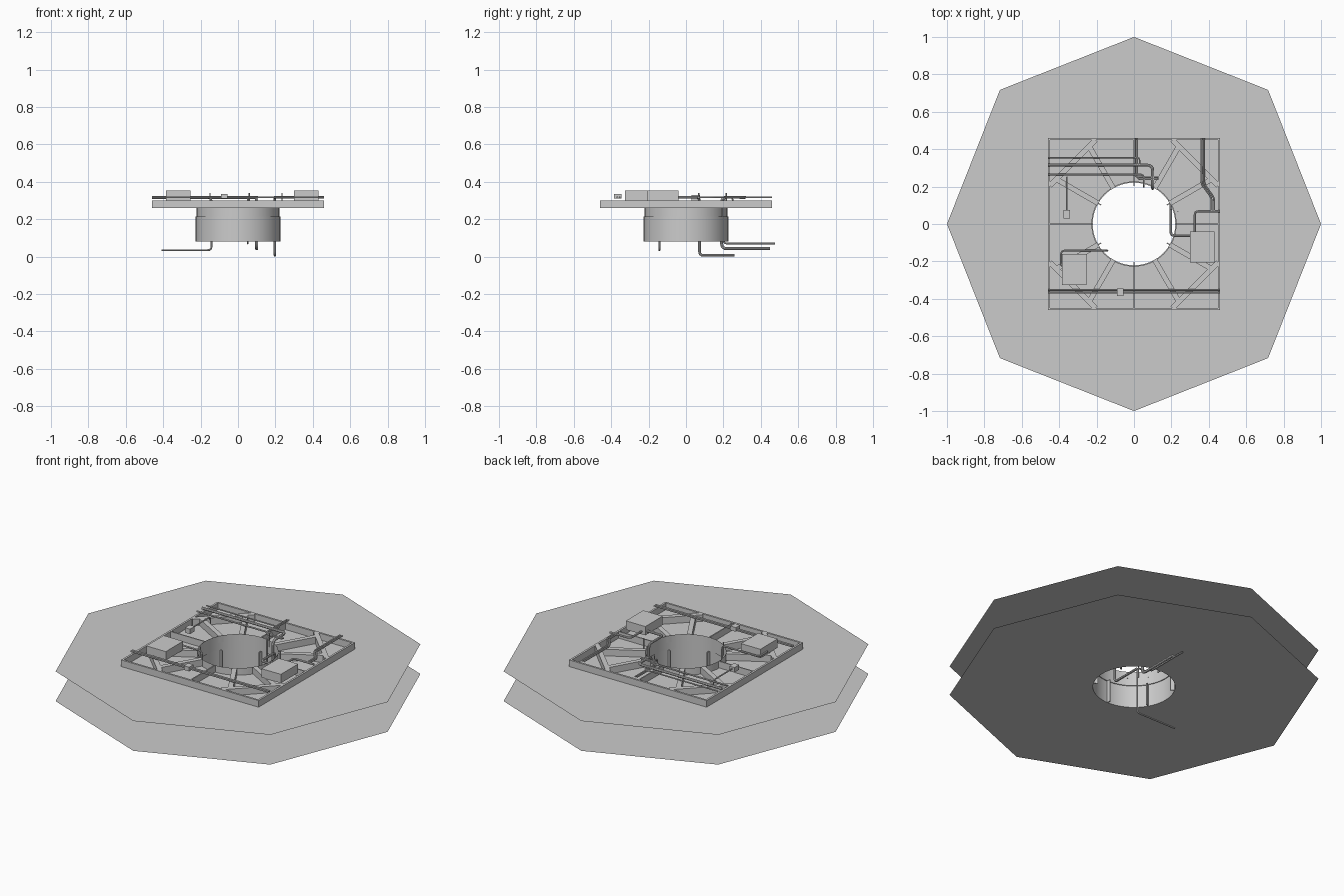
import bpy, bmesh, math
from mathutils import Vector

if "Cube" in bpy.data.objects:
    bpy.data.objects.remove(bpy.data.objects["Cube"])

Z0, Z1, ZT = 0.08, 0.26, 0.30      # lower deck, upper deck, frame top
R = 0.225                          # well radius
N = 64
ZP = 0.317                         # height of surface pipes


def mesh_object(name, bm, smooth=False):
    me = bpy.data.meshes.new(name)
    bm.to_mesh(me)
    bm.free()
    ob = bpy.data.objects.new(name, me)
    bpy.context.collection.objects.link(ob)
    if smooth:
        bpy.ops.object.select_all(action='DESELECT')
        ob.select_set(True)
        bpy.context.view_layer.objects.active = ob
        bpy.ops.object.shade_smooth_by_angle()
    return ob


def add_box(bm, x0, x1, y0, y1, z0, z1):
    v = [bm.verts.new((x, y, z)) for z in (z0, z1)
         for x, y in ((x0, y0), (x1, y0), (x1, y1), (x0, y1))]
    for f in ((3, 2, 1, 0), (4, 5, 6, 7), (0, 1, 5, 4), (1, 2, 6, 5), (2, 3, 7, 6), (3, 0, 4, 7)):
        bm.faces.new([v[i] for i in f])


def add_beam(bm, a, b, width, z0, z1):
    a, b = Vector(a), Vector(b)
    d = (b - a).normalized()
    n = Vector((-d.y, d.x)) * width / 2
    pts = (a - n, b - n, b + n, a + n)
    v = [bm.verts.new((p.x, p.y, z)) for z in (z0, z1) for p in pts]
    for f in ((3, 2, 1, 0), (4, 5, 6, 7), (0, 1, 5, 4), (1, 2, 6, 5), (2, 3, 7, 6), (3, 0, 4, 7)):
        bm.faces.new([v[i] for i in f])


def box(name, *dims):
    bm = bmesh.new()
    add_box(bm, *dims)
    return mesh_object(name, bm)


def pipe(name, pts, r=0.005, bend=0.02):
    """Round pipe along pts with filleted corners."""
    pts = [Vector(p) for p in pts]
    path = [pts[0]]
    for a, p, b in zip(pts, pts[1:], pts[2:]):
        k = min(bend, (a - p).length * 0.45, (b - p).length * 0.45)
        s, e = p + (a - p).normalized() * k, p + (b - p).normalized() * k
        path += [s * (1 - t) ** 2 + p * 2 * t * (1 - t) + e * t * t for t in (0, .25, .5, .75, 1)]
    path.append(pts[-1])
    cu = bpy.data.curves.new(name, 'CURVE')
    cu.dimensions = '3D'
    cu.bevel_depth, cu.bevel_resolution, cu.use_fill_caps = r, 2, True
    sp = cu.splines.new('POLY')
    sp.points.add(len(path) - 1)
    for q, p in zip(sp.points, path):
        q.co = (*p, 1)
    ob = bpy.data.objects.new(name, cu)
    bpy.context.collection.objects.link(ob)
    bpy.ops.object.select_all(action='DESELECT')
    ob.select_set(True)
    bpy.context.view_layer.objects.active = ob
    bpy.ops.object.convert(target='MESH')
    bpy.ops.object.shade_smooth_by_angle()


# two flat octagonal decks with a round hole
def deck(name, z):
    corners = [Vector((math.cos(i * math.pi / 4), math.sin(i * math.pi / 4), 0))
               * (1.014 if i % 2 else 1.0) for i in range(8)]
    bm = bmesh.new()
    inner, outer = [], []
    for i in range(N):
        a = 2 * math.pi * i / N
        inner.append(bm.verts.new((R * math.cos(a), R * math.sin(a), z)))
        k, t = divmod(i, N // 8)
        p = corners[k].lerp(corners[(k + 1) % 8], t * 8 / N)
        outer.append(bm.verts.new((p.x, p.y, z)))
    for i in range(N):
        j = (i + 1) % N
        bm.faces.new((inner[i], outer[i], outer[j], inner[j]))
    mesh_object(name, bm)


deck("lower_deck", Z0)
deck("upper_deck", Z1)

# well wall: wider band below, slightly narrower band above
bm = bmesh.new()
rings = [[bm.verts.new((r * math.cos(2 * math.pi * i / N), r * math.sin(2 * math.pi * i / N), z))
          for i in range(N)] for r, z in ((0.226, Z0), (0.226, 0.215), (0.221, 0.215), (0.221, ZT))]
for lo, hi in zip(rings, rings[1:]):
    for i in range(N):
        j = (i + 1) % N
        bm.faces.new((lo[i], lo[j], hi[j], hi[i]))
mesh_object("well_wall", bm, True)

# thin fins inside the well
bm = bmesh.new()
for k in range(6):
    a = math.radians(30 + 60 * k)
    d = Vector((math.cos(a), math.sin(a)))
    add_beam(bm, d * 0.202, d * 0.226, 0.006, Z0, 0.215)
mesh_object("well_fins", bm)

# square frame
S, T = 0.46, 0.012
bm = bmesh.new()
for s in (-1, 1):
    e = s * (S - T / 2)
    add_beam(bm, (-S, e), (S, e), T, Z1, ZT)
    add_beam(bm, (e, -S + T), (e, S - T), T, Z1, ZT)
mesh_object("square_frame", bm)

# ribs, corner braces and struts
bm = bmesh.new()
for s in (-1, 1):
    add_beam(bm, (s * 0.22, 0), (s * 0.45, 0), 0.007, Z1, ZT)
    add_beam(bm, (0, s * 0.22), (0, s * 0.45), 0.007, Z1, ZT)
mesh_object("cross_ribs", bm)
bm = bmesh.new()
for sx in (-1, 1):
    for sy in (-1, 1):
        add_beam(bm, (sx * 0.205, sy * 0.45), (sx * 0.45, sy * 0.205), 0.028, Z1, ZT)
        for a in (30, 60):
            c, s = math.cos(math.radians(a)) * sx, math.sin(math.radians(a)) * sy
            add_beam(bm, (c * 0.22, s * 0.22), (c * 0.47, s * 0.47), 0.028, Z1, ZT)
mesh_object("braces", bm)

# equipment boxes
box("left_cabinet", -0.385, -0.255, -0.325, -0.16, ZT, 0.353)
box("right_cabinet", 0.30, 0.43, -0.205, -0.04, ZT, 0.353)
box("left_junction_box", -0.376, -0.342, 0.03, 0.075, ZT, 0.33)
box("front_junction_box", -0.092, -0.056, -0.386, -0.345, 0.31, 0.335)

# surface pipes along the front and back right
for i, y in enumerate((-0.353, -0.367)):
    pipe(f"front_pipe_{i}", [(-S, y, ZP), (S, y, ZP)])
for i, o in enumerate((0, 0.014)):
    pipe(f"back_right_pipe_{i}", [(0.36 + o, S, ZP), (0.36 + o, 0.215, ZP),
                                  (0.415 + o, 0.14, ZP), (0.415 + o, 0.07, ZP)])
pipe("right_cabinet_feed", [(0.325, -0.05, ZP), (0.325, 0.068, ZP), (S, 0.068, ZP)], 0.006)
pipe("left_box_conduit", [(-0.359, 0.07, ZP), (-0.359, 0.25, ZP), (-0.359, 0.25, 0.27)], 0.004)

# pipes that drop through the well and run out below
pipe("left_cabinet_drop", [(-0.37, -0.23, ZP), (-0.39, -0.22, ZP), (-0.39, -0.142, ZP), (-0.142, -0.142, ZP),
                           (-0.142, -0.142, 0.034), (-0.41, -0.142, 0.034)], 0.005)
pipe("right_cabinet_drop", [(0.31, -0.062, ZP), (0.197, -0.062, ZP), (0.197, 0.072, ZP),
                            (0.197, 0.072, 0.013), (0.197, 0.26, 0.013)], 0.007)
pipe("back_pipe_drop", [(-S, 0.315, ZP), (0.10, 0.315, ZP), (0.10, 0.19, ZP),
                        (0.10, 0.19, 0.042), (0.10, 0.45, 0.042)], 0.008, 0.03)
pipe("back_thin_drop", [(-S, 0.265, ZP), (0.052, 0.265, ZP), (0.052, 0.2, ZP),
                        (0.052, 0.2, 0.07), (0.052, 0.475, 0.07)], 0.005)
pipe("back_short_pipe", [(-S, 0.355, ZP), (0.03, 0.355, ZP), (0.03, 0.32, ZP)], 0.004)
for i, o in enumerate((0, 0.012)):
    pipe(f"back_middle_pipe_{i}", [(0.006 + o, S, ZP), (0.006 + o, 0.25 - o, ZP), (0.13, 0.25 - o, ZP)], 0.004)

# small valve stems
for i, (x, y) in enumerate(((0.06, 0.215), (0.235, 0.068), (-0.15, -0.142))):
    pipe(f"valve_stem_{i}", [(x, y, Z1), (x, y, 0.34)], 0.003)

# rest the lowest pipe exactly on the floor
low = min(v.co.z for o in bpy.data.objects if o.type == 'MESH' for v in o.data.vertices)
lowest = bpy.data.objects["right_cabinet_drop"]
for v in lowest.data.vertices:
    if v.co.z < 0.05:
        v.co.z -= low
